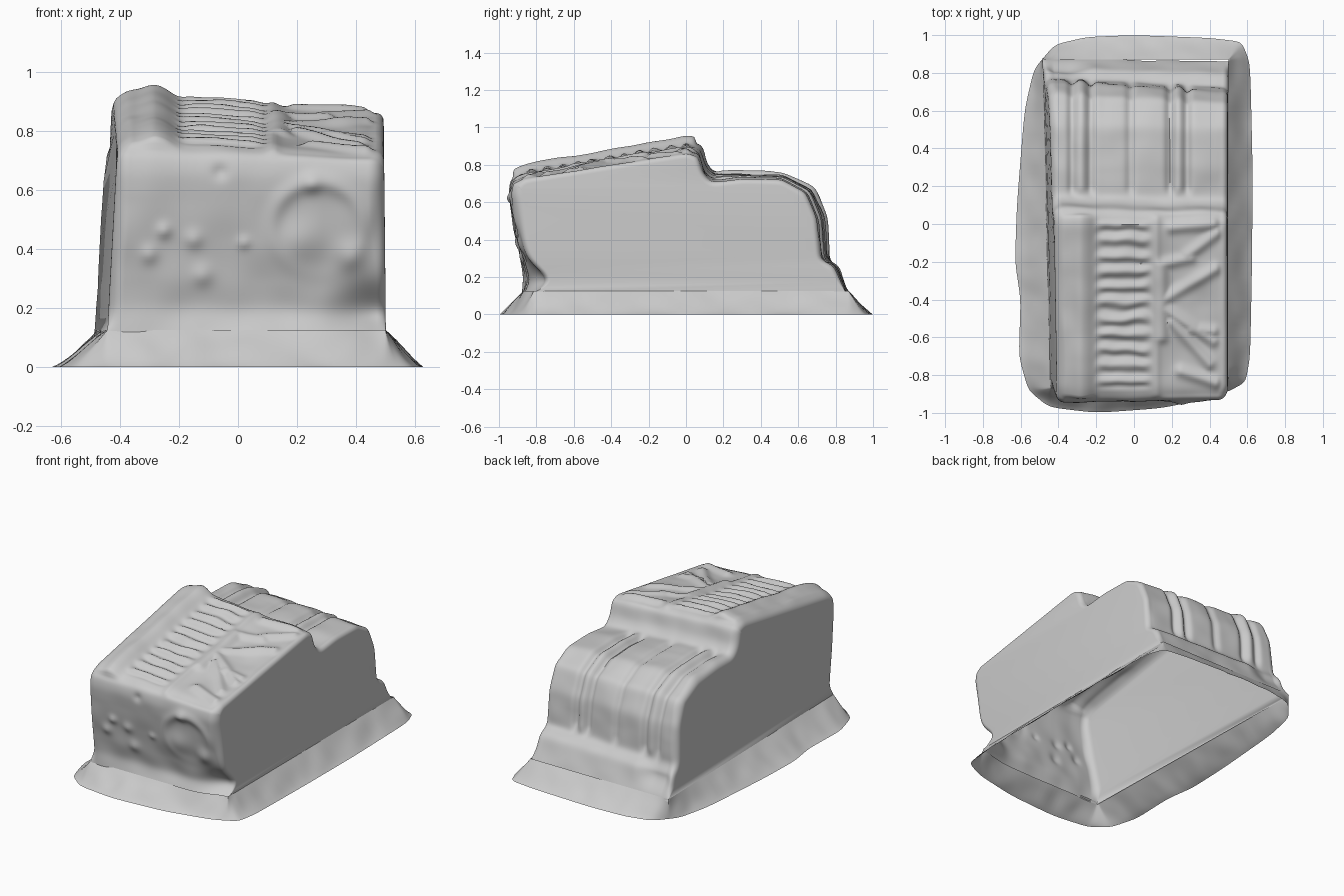
import bpy, bmesh, math
from mathutils import Vector, noise

if "Cube" in bpy.data.objects:
    bpy.data.objects.remove(bpy.data.objects["Cube"])

# Side outlines (y, z): left end and right end of the body, front foot to back foot
LEFT = [(-.875, .11), (-.87, .2), (-.91, .4), (-.95, .66), (-.94, .73), (-.87, .77),
        (.01, .93), (.085, .91), (.11, .81), (.15, .765), (.3, .77), (.52, .755),
        (.69, .68), (.755, .54), (.775, .3), (.83, .26), (.875, .11)]
RIGHT = [(-.86, .11), (-.82, .18), (-.88, .4), (-.935, .64), (-.925, .705), (-.87, .725),
         (.01, .865), (.065, .84), (.09, .75), (.13, .705), (.3, .725), (.51, .72),
         (.64, .65), (.70, .51), (.72, .29), (.79, .26), (.86, .11)]
ROWS, COLS = 240, 140

# Raised lines on the right half of the roof: x1, y1, x2, y2
BRANCHES = [(.15, -.6, .15, -.22), (.16, -.4, .43, -.24), (.17, -.21, .3, -.18),
            (.28, -.17, .44, -.05), (.16, -.45, .42, -.62), (.2, -.52, .4, -.74),
            (.3, -.56, .42, -.57), (.25, -.78, .43, -.84), (.2, -.02, .42, 0)]
# Small blobs on the front face: x, z, radius, height
BLOBS = [(-.3, .38, .03, .012), (-.25, .46, .025, .013), (-.15, .43, .03, .012),
         (-.12, .31, .035, .013), (.02, .42, .02, .01), (-.06, .66, .025, -.012),
         (.2, .43, .07, .015), (.38, .38, .05, .018), (.25, .62, .03, .012)]


def resample(a, b, n):
    """Walk both outlines together by arc length and smooth them."""
    a, b = [Vector(p) for p in a], [Vector(p) for p in b]
    s = [0]
    for i in range(1, len(a)):
        s.append(s[-1] + (a[i] - a[i - 1]).length)
    out, k = [], 0
    for j in range(n):
        d = s[-1] * j / (n - 1)
        while k < len(a) - 2 and d > s[k + 1]:
            k += 1
        t = (d - s[k]) / (s[k + 1] - s[k])
        out.append((a[k].lerp(a[k + 1], t), b[k].lerp(b[k + 1], t)))
    for _ in range(6):
        mid = [tuple((out[i - 1][e] + out[i][e] * 2 + out[i + 1][e]) / 4 for e in (0, 1))
               for i in range(1, n - 1)]
        out = [out[0]] + mid + [out[-1]]
    return out


def bump(d, w):
    return math.exp(-(d / w) ** 2)


def step(a, b, v):
    t = min(1, max(0, (v - a) / (b - a)))
    return t * t * (3 - 2 * t)


def band(v, a, b, w=.03):
    return step(a, a + w, v) * (1 - step(b - w, b, v))


def seg_dist(x, y, s):
    p, a, b = Vector((x, y)), Vector(s[:2]), Vector(s[2:])
    ab = b - a
    t = min(1, max(0, (p - a).dot(ab) / ab.length_squared))
    return (p - a - ab * t).length


def relief(x, y, z):
    h = .008 * noise.noise(Vector((x * 7, y * 7, z * 7)))
    if y < .06 and z > .7:                                   # roof
        fade = band(y, -.93, .06)
        h += fade * (.012 * band(x, -.42, -.18, .07) + .024 * bump(x + .28, .05))
        wave = y + .016 * noise.noise(Vector((x * 9, y * 9, 3)))
        slats = .5 + .5 * math.cos(2 * math.pi * wave / .083)
        h += band(y, -.88, .03) * band(x, -.22, .11, .07) * (.022 * slats - .01)
        h += .008 * fade * bump(x - .12, .02)                # divider
        d = min(seg_dist(x, y, s) for s in BRANCHES)
        h += fade * (.02 * bump(d, .03) - .006 * step(.1, .2, x))
    elif y < -.7:                                            # front face
        r = math.hypot(x - .27, z - .47)
        a = math.atan2(z - .47, x - .27)
        h += .013 * bump(r - .155, .03) * (.55 + .45 * math.cos(a - 1.8))
        for bx, bz, br, bh in BLOBS:
            h += bh * bump(math.hypot(x - bx, z - bz), br)
    elif y > .13 and z > .28:                                # grooved rear deck
        fade = step(.13, .2, y) * step(.28, .36, z)
        for gx, depth in ((-.33, .018), (-.23, .022), (-.02, .016), (.19, .022), (.28, .022)):
            h -= depth * fade * bump(x - gx, .022)
        h += .01 * fade * (bump(x + .28, .025) + bump(x - .235, .025))
    if y > .6 and z < .45:                                   # rear ledge fades out on the left
        h -= .035 * step(-.2, -.36, x) * bump(z - .23, .07)
    return h


def corner_dent(x, y, z):
    return .075 * bump(x - .49, .12) * bump(z - .18, .09) if y < -.5 else 0


def finish(bm, name):
    bmesh.ops.remove_doubles(bm, verts=bm.verts, dist=.0002)
    bmesh.ops.recalc_face_normals(bm, faces=bm.faces)
    me = bpy.data.meshes.new(name)
    bm.to_mesh(me)
    bm.free()
    ob = bpy.data.objects.new(name, me)
    bpy.context.collection.objects.link(ob)
    bpy.context.view_layer.objects.active = ob
    ob.select_set(True)
    bpy.ops.object.shade_smooth_by_angle(angle=math.radians(50))
    ob.select_set(False)
    return ob


# Body shell: outline swept from left to right, rounded at both ends, open below
pairs = resample(LEFT, RIGHT, ROWS)
bm = bmesh.new()
grid = []
for c in range(COLS + 1):
    s = c / COLS
    u = s - .8 * math.sin(2 * math.pi * s) / (2 * math.pi)
    prof = [l.lerp(r, u) for l, r in pairs]
    edge = step(0, .06, min(u, 1 - u))
    col = []
    for i, p in enumerate(prof):
        t = (prof[min(i + 1, ROWS - 1)] - prof[max(i - 1, 0)]).normalized()
        n = Vector((-t.y, t.x))
        rad = .05 if u < .5 else .03 + .03 * step(-.85, -.93, p.x)
        k = max(0, rad - min(u, 1 - u) * .95)
        inset = rad - math.sqrt(rad * rad - k * k)
        left = -.47 - .025 * p.x + .05 * p.y
        x = left * (1 - u) + (.502 - .01 * p.y) * u
        foot = step(.11, .2, p.y)                            # keep the foot rim tidy
        q = p + n * (relief(x, p.x, p.y) * edge - inset * foot)
        col.append(bm.verts.new((x, q.x + corner_dent(x, p.x, p.y), q.y)))
    grid.append(col)
for a, b in zip(grid, grid[1:]):
    for i in range(ROWS - 1):
        bm.faces.new((a[i], a[i + 1], b[i + 1], b[i]))
for side in (grid[0], grid[-1]):
    bm.faces.new(side)
finish(bm, "body_shell")

# Flared skirt: loft from the body's foot to the wavy outer rim
RIM = [(-.2, -1), (-.45, -.97), (-.56, -.88), (-.61, -.7), (-.6, -.4), (-.63, -.2), (-.62, .1),
       (-.58, .6), (-.53, .82), (-.42, .95), (-.25, .99), (0, 1), (.4, .985), (.57, .965),
       (.615, .85), (.628, .3), (.625, -.2), (.615, -.7), (.59, -.84), (.45, -.91), (.15, -.975)]
rim = []
for i, p in enumerate(RIM):
    q = RIM[(i + 1) % len(RIM)]
    rim += [Vector(p).lerp(Vector(q), j / 12) for j in range(12)]
for _ in range(8):
    rim = [(rim[i - 1] + rim[i] * 2 + rim[(i + 1) % len(rim)]) / 4 for i in range(len(rim))]
bm = bmesh.new()
rings = []
for k in range(11):
    t = k / 10
    ring = []
    for p in rim:
        foot = Vector((min(.5, max(-.464 - .025 * p.y, p.x)), min(.87, max(-.87, p.y))))
        if p.y < -.5:                                        # skirt fills the dented corner
            foot.y += corner_dent(foot.x, foot.y, .13) * step(-.7, -.87, p.y)
        q = foot.lerp(p, t)
        z = .125 * (1 - t) ** 1.15
        z += .014 * math.sin(math.pi * t) * noise.noise(Vector((p.x * 9, p.y * 9, t)))
        ring.append(bm.verts.new((q.x, q.y, max(0, z))))
    rings.append(ring)
n = len(rim)
for a, b in zip(rings, rings[1:]):
    for i in range(n):
        j = (i + 1) % n
        bm.faces.new((a[i], a[j], b[j], b[i]))
finish(bm, "flared_skirt")
